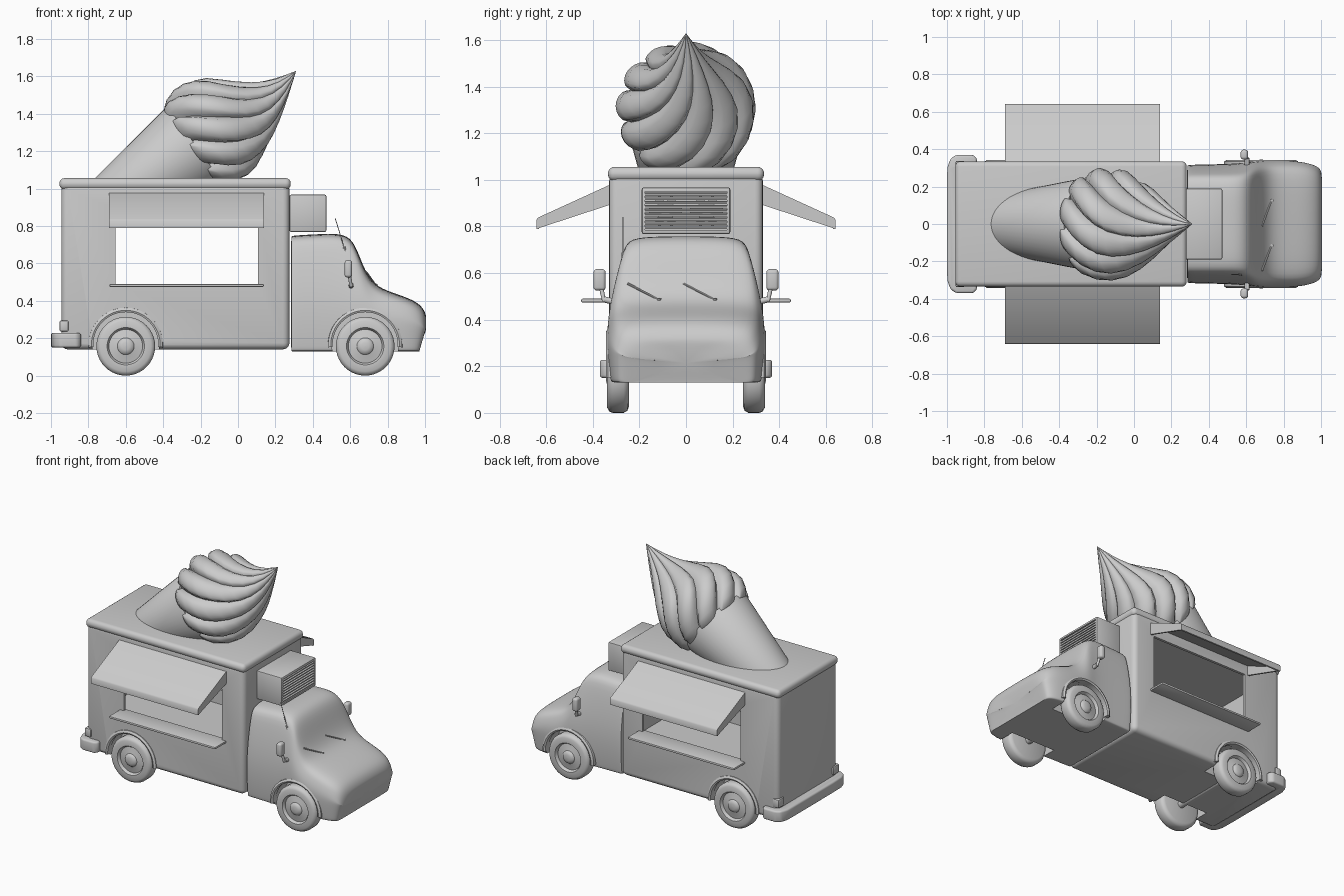
import bpy, bmesh
from math import sin, cos, pi, radians, sqrt
from mathutils import Vector, Matrix

if "Cube" in bpy.data.objects:
    bpy.data.objects.remove(bpy.data.objects["Cube"])


def make(name, bm, angle=35, bevel=0, segs=3, sub=0):
    bmesh.ops.recalc_face_normals(bm, faces=bm.faces)
    me = bpy.data.meshes.new(name)
    bm.to_mesh(me)
    bm.free()
    ob = bpy.data.objects.new(name, me)
    bpy.context.collection.objects.link(ob)
    bpy.ops.object.select_all(action='DESELECT')
    ob.select_set(True)
    bpy.context.view_layer.objects.active = ob
    if bevel:
        m = ob.modifiers.new("bevel", 'BEVEL')
        m.width, m.segments, m.limit_method = bevel, segs, 'ANGLE'
        bpy.ops.object.modifier_apply(modifier="bevel")
    if sub:
        m = ob.modifiers.new("sub", 'SUBSURF')
        m.levels = sub
        bpy.ops.object.modifier_apply(modifier="sub")
    bpy.ops.object.shade_smooth_by_angle(angle=radians(angle))
    return ob


def loft_bm(rings, caps=True):
    bm = bmesh.new()
    vs = [[bm.verts.new(p) for p in r] for r in rings]
    n = len(rings[0])
    for a, b in zip(vs, vs[1:]):
        for i in range(n):
            j = (i + 1) % n
            bm.faces.new((a[i], a[j], b[j], b[i]))
    if caps:
        bm.faces.new(vs[0])
        bm.faces.new(vs[-1])
    return bm


def box(name, lo, hi, bevel=0, segs=2, rot=None):
    bm = bmesh.new()
    bmesh.ops.create_cube(bm, size=1)
    lo, hi = Vector(lo), Vector(hi)
    bmesh.ops.scale(bm, vec=hi - lo, verts=bm.verts)
    if rot:
        bmesh.ops.rotate(bm, matrix=rot, verts=bm.verts)
    bmesh.ops.translate(bm, vec=(lo + hi) / 2, verts=bm.verts)
    return make(name, bm, bevel=bevel, segs=segs)


def rod(name, a, b, r, n=12):
    a, b = Vector(a), Vector(b)
    q = (b - a).to_track_quat('Z', 'Y')
    ring = [q @ Vector((r * cos(2 * pi * i / n), r * sin(2 * pi * i / n), 0)) for i in range(n)]
    return make(name, loft_bm([[a + p for p in ring], [b + p for p in ring]]))


def cut(ob, cutters):
    for c in cutters:
        m = ob.modifiers.new("cut", 'BOOLEAN')
        m.operation, m.object, m.solver = 'DIFFERENCE', c, 'EXACT'
        bpy.context.view_layer.objects.active = ob
        bpy.ops.object.modifier_apply(modifier="cut")
        bpy.data.objects.remove(c)
    bpy.ops.object.select_all(action='DESELECT')
    ob.select_set(True)
    bpy.ops.object.shade_smooth_by_angle(angle=radians(35))


def arches(x):
    return [rod("arch_cutter", (x, s * .2, .165), (x, s * .5, .165), .178, 48) for s in (-1, 1)]


# Hollow box body with serving windows on both sides
body = box("van_body", (-.945, -.33, .14), (.275, .33, 1.03), .035, 4)
cut(body, [box("inner", (-.925, -.312, .37), (.255, .312, .99)),
           box("windows", (-.655, -.6, .485), (.107, .6, .89))] + arches(-.6))
box("roof", (-.955, -.335, .995), (.282, .335, 1.056), .028, 4)

# Cab lofted nose to rear, then smoothed
def section(x, zt, w, wt, lean=0):
    belt = min(.45, zt * .75)
    half = [(.26 * w / .33, .13), (w - .015, .13), (w - .012, .14), (w, .26), (w, belt),
            (wt + .015, zt - .05), (wt - .015, zt), (.12, zt + .008)]
    pts = [(x - lean * max(0, .24 - z) / .11, y, z) for y, z in half]
    return pts + [(px, -y, z) for px, y, z in reversed(pts)]

cab_rows = [(.283, .735, .31, .25), (.287, .738, .315, .255), (.31, .742, .318, .257), (.45, .75, .32, .257),
            (.57, .752, .325, .257), (.625, .70, .333, .27), (.665, .585, .338, .285),
            (.72, .478, .34, .30), (.82, .437, .34, .305), (.92, .405, .33, .30),
            (.985, .365, .308, .28, .02), (1.006, .315, .28, .25, .035), (1.008, .29, .22, .19, .04)]
cab = make("cab", loft_bm([section(*r) for r in cab_rows]), sub=2)
cut(cab, arches(.68))

# Wheels, fender lips and axles
tyre = [(.0, .245), (.13, .245), (.148, .252), (.157, .268), (.157, .315), (.150, .33), (.135, .338),
        (.10, .338), (.094, .330), (.09, .318), (.07, .322), (.045, .328), (.038, .338), (.02, .343), (.0, .344)]
for label, x in (("rear", -.6), ("front", .68)):
    rod(label + "_axle", (x, -.26, .157), (x, .26, .157), .025)
    for s, side in ((-1, "right"), (1, "left")):
        rings = [[(x + max(r, .001) * cos(2 * pi * i / 40), s * y, .157 + max(r, .001) * sin(2 * pi * i / 40))
                  for i in range(40)] for r, y in tyre]
        make(f"{label}_wheel_{side}", loft_bm(rings), 40)
        lip = []
        for i in range(25):
            a = radians(-4 + 188 * i / 24)
            lip.append([(x + r * cos(a), s * y, .165 + r * sin(a)) for r, y in
                        ((.174, .30), (.174, .338), (.184, .343), (.198, .335), (.20, .30))])
        make(f"{label}_fender_{side}", loft_bm(lip))

# Awnings, counters, mirrors and tail lights on both sides
def prism_x(name, prof, x0, x1, s, bevel=0):
    return make(name, loft_bm([[(x, s * y, z) for y, z in prof] for x in (x0, x1)]), bevel=bevel, segs=2)

for s, side in ((-1, "right"), (1, "left")):
    prism_x("awning_" + side, [(.32, .982), (.635, .838), (.642, .828), (.642, .79), (.63, .79), (.63, .822), (.32, .965)],
            -.69, .14, s)
    for k, x in enumerate((-.69, .128)):
        prism_x(f"awning_end_{side}_{k}", [(.32, .98), (.635, .836), (.64, .79), (.32, .895)], x, x + .012, s)
    y0, y1 = sorted((s * .30, s * .45))
    box("counter_" + side, (-.687, y0, .474), (.138, y1, .49), .006)
    y0, y1 = sorted((s * .345, s * .397))
    box("mirror_" + side, (.57, y0, .525), (.61, y1, .617), .014, 3)
    rod("mirror_arm_" + side, (.605, s * .30, .475), (.605, s * .352, .487), .013)
    rod("mirror_stem_" + side, (.605, s * .35, .475), (.595, s * .365, .54), .009)
    y0, y1 = sorted((s * .27, s * .338))
    box("tail_light_" + side, (-.955, y0, .235), (-.905, y1, .295), .01)

# Rear bumper wrapped round the corners
half = [(-.84, .315), (-.84, .35), (-.86, .37), (-.95, .37), (-.982, .348), (-.998, .30), (-1.0, .2)]
outline = half + [(x, -y) for x, y in reversed(half)] + [(-.93, -.30), (-.93, .30)]
make("rear_bumper", loft_bm([[(x, y, z) for x, y in outline] for z in (.15, .228)]), bevel=.012)

# Cooling unit over the cab with fans and slats
unit = box("cooling_unit", (.275, -.19, .768), (.472, .19, .967), .008)
cut(unit, [box("recess", (.43, -.175, .785), (.6, .175, .95))])
for i in range(9):
    z = .796 + i * .0178
    box(f"slat_{i}", (.454, -.178, z - .005), (.470, .178, z + .005), rot=Matrix.Rotation(radians(20), 3, 'Y'))
for y in (-.088, .088):
    rod("fan_hub", (.425, y, .867), (.446, y, .867), .02, 16)
    for k in range(3):
        box("fan_blade", (.434, y - .07, .852), (.440, y + .07, .882), rot=Matrix.Rotation(k * pi / 3, 3, 'X'))

# Windscreen wipers and aerial
for k, y in enumerate((-.24, 0)):
    rod(f"wiper_{k}", (.685, y - .01, .555), (.735, y + .125, .485), .005, 8)
    rod(f"wiper_pivot_{k}", (.73, y + .125, .46), (.738, y + .125, .492), .009, 8)
rod("aerial", (.577, -.27, .655), (.52, -.27, .84), .0025, 6)
rod("aerial_base", (.58, -.27, .645), (.567, -.27, .687), .007, 8)

# Tilted cone and twisted soft-serve swirl, trimmed at the roof
rim = Vector((-.24, 0, 1.23))
ax = Vector((.81, 0, .586))
up, near = Vector((-.586, 0, .81)), Vector((0, -1, 0))

def trimmed(name, rings, angle):
    bm = loft_bm(rings)
    bmesh.ops.bisect_plane(bm, geom=bm.verts[:] + bm.edges[:] + bm.faces[:], plane_co=(0, 0, 1.035),
                           plane_no=(0, 0, 1), clear_inner=True)
    return make(name, bm, angle)

def ring(s, rad, n, off=0):
    return [rim + ax * s + up * (off + rad(i) * cos(2 * pi * i / n)) + near * (rad(i) * sin(2 * pi * i / n))
            for i in range(n)]

trimmed("cone", [ring(s, lambda i, r=r: r, 48) for s, r in
                 ((-.85, .115), (0, .25), (.012, .245), (.012, .2))], 35)

prof = [(-.03, .22), (-.01, .262), (.03, .287), (.09, .302), (.15, .302), (.21, .288), (.27, .258), (.33, .216),
        (.39, .172), (.45, .13), (.51, .092), (.57, .058), (.63, .026), (.66, .011), (.678, .001)]
LOBES, STEP = 9, 8
n = LOBES * STEP
rings = []
for s, r in prof:
    t = max(s, 0) / .678
    twist = 2.6 * t - .9 * t * t
    off = -.035 * sin(pi * min(1, max(0, (s - .25) / .428)))
    row = []
    for i in range(n):
        a = 2 * pi * i / n + twist
        q = r * (1 - .17 * (1 - sqrt(sin(pi * (i % STEP) / STEP))))
        row.append(rim + ax * s + up * (off + q * cos(a)) + near * (q * sin(a)))
    rings.append(row)
trimmed("soft_serve_swirl", rings, 45)
